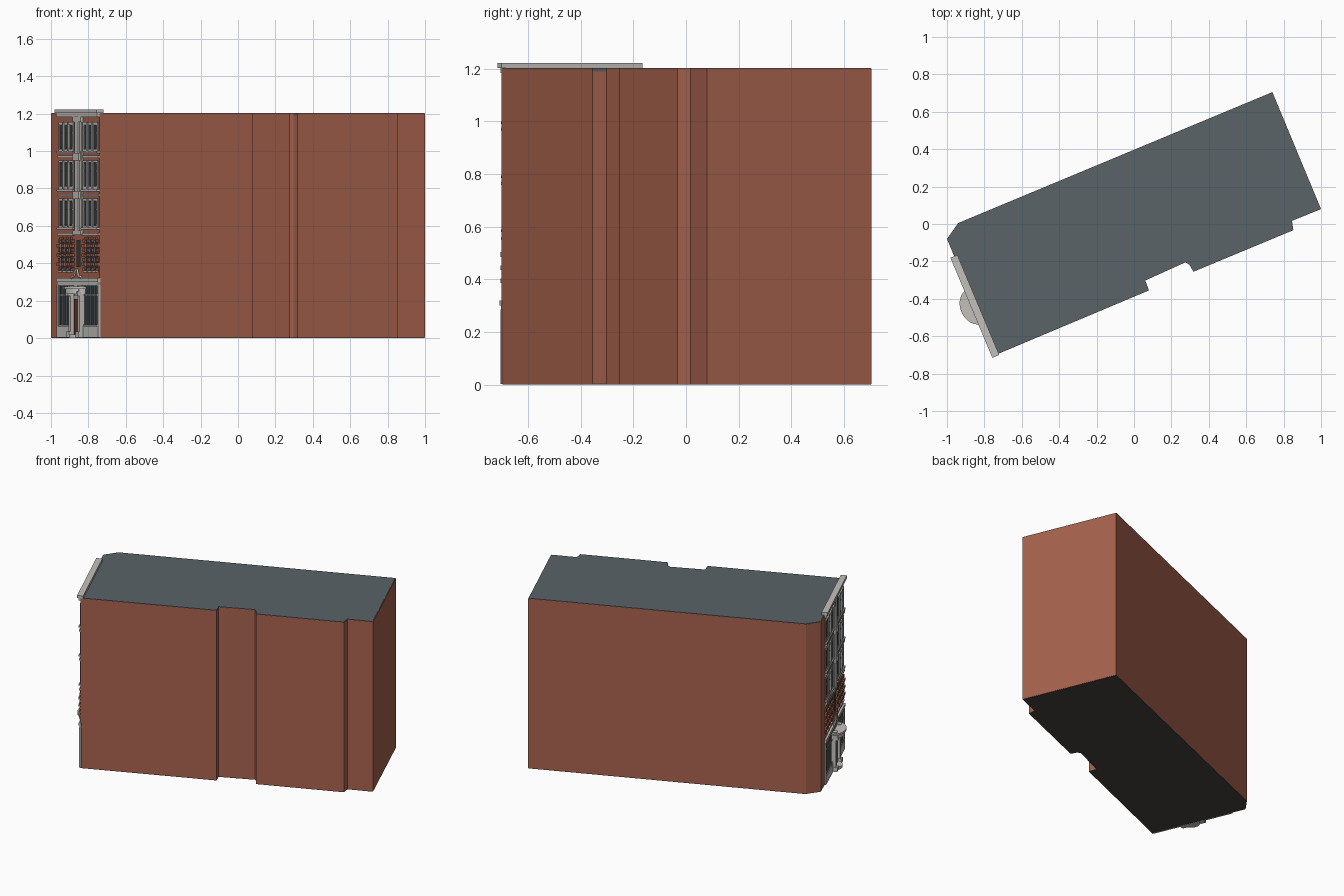
import bpy, bmesh, math
from mathutils import Matrix, Vector

if "Cube" in bpy.data.objects:
    bpy.data.objects.remove(bpy.data.objects["Cube"])

def mat(name, c):
    m = bpy.data.materials.new(name)
    m.diffuse_color = (*c, 1)
    m.use_nodes = True
    m.node_tree.nodes["Principled BSDF"].inputs["Base Color"].default_value = m.diffuse_color
    return m

BRICK = mat("brick", (0.38, 0.12, 0.074))
ROOF = mat("slate", (0.10, 0.125, 0.14))
UNDER = mat("underside", (0.06, 0.055, 0.05))
STONE = mat("stone", (0.55, 0.53, 0.50))
GLASS = mat("glass", (0.035, 0.045, 0.05))
METAL = mat("window_metal", (0.22, 0.24, 0.25))
WOOD = mat("door_wood", (0.12, 0.035, 0.02))

# Facade frame: x runs right along the street wall, y goes into the wall
P0, P1 = Vector((-1.0, -0.08, 0)), Vector((-0.74, -0.70, 0))
ANG = math.atan2(P1.y - P0.y, P1.x - P0.x)
M = Matrix.Translation(P0) @ Matrix.Rotation(ANG, 4, 'Z')
MID = 0.39

def finish(name, bm, material, matrix=None):
    bmesh.ops.recalc_face_normals(bm, faces=bm.faces)
    me = bpy.data.meshes.new(name)
    bm.to_mesh(me)
    bm.free()
    me.materials.append(material)
    ob = bpy.data.objects.new(name, me)
    if matrix:
        ob.matrix_world = matrix
    bpy.context.collection.objects.link(ob)
    return ob

def prism(name, pts, z0, z1, material, matrix=None):
    bm = bmesh.new()
    f = bm.faces.new([bm.verts.new((x, y, z0)) for x, y in pts])
    r = bmesh.ops.extrude_face_region(bm, geom=[f])
    for v in r["geom"]:
        if isinstance(v, bmesh.types.BMVert):
            v.co.z = z1
    return finish(name, bm, material, matrix)

def boxes(name, items, material):
    # each item: u0, u1, protrusion out of the wall, depth into wall, z0, z1
    bm = bmesh.new()
    for u0, u1, p, d, z0, z1 in items:
        c = Matrix.Translation(((u0 + u1) / 2, (d - p) / 2, (z0 + z1) / 2))
        s = Matrix.Diagonal((u1 - u0, d + p, z1 - z0, 1))
        bmesh.ops.create_cube(bm, size=1, matrix=c @ s)
    return finish(name, bm, material, M)

def frame(u0, u1, z0, z1, w, p):
    return [(u0, u0 + w, p, .004, z0, z1), (u1 - w, u1, p, .004, z0, z1),
            (u0 + w, u1 - w, p, .004, z0, z0 + w), (u0 + w, u1 - w, p, .004, z1 - w, z1)]

# Main block
outline = [(-.94, .005), (-1, -.08), (-.74, -.70), (.08, -.355), (.06, -.302), (.275, -.205),
           (.297, -.218), (.318, -.255), (.852, -.033), (.845, .017), (1, .08), (.74, .705)]
prism("brick_walls", outline, 0.002, 1.2, BRICK)
inner = [(x * .997, y * .997) for x, y in outline]
prism("flat_roof", inner, 1.19, 1.203, ROOF)
prism("underside", inner, 0, .004, UNDER)

# Cornices and string courses
bands = [(.10, .68, .022, .018, 1.203, 1.222), (.10, .672, .014, .004, 1.183, 1.203),
         (.10, .675, .014, .004, .30, .32), (.10, .672, .008, .004, .285, .30)]
for z in (.555, .765, .97):
    bands += [(.11, .325, .01, .004, z - .006, z + .006), (.455, .672, .01, .004, z - .006, z + .006)]
boxes("cornice_and_string_courses", bands, STONE)

# Central pilaster rising through the upper floors
pil = [(.34, .44, .008, .004, .55, 1.185), (.365, .415, .018, .004, .55, 1.185),
       (.335, .445, .016, .004, .55, .575), (.335, .445, .016, .004, 1.155, 1.185)]
for z in (.765, .97):
    pil.append((.35, .43, .022, .004, z - .02, z + .02))
boxes("central_pilaster", pil, STONE)

# Three upper floors of paired triple windows
glass, metal, stone = [], [], []
BAYS = ((.12, .325), (.455, .66))
for z0, z1 in ((.59, .745), (.795, .95), (1.0, 1.155)):
    for a, b in BAYS:
        glass.append((a, b, .002, .004, z0, z1))
        stone += frame(a, b, z0, z1, .012, .008)
        stone.append((a - .008, b + .008, .015, .004, z0 - .01, z0))
        third = (b - a) / 3
        for i in (1, 2):
            u = a + third * i
            stone.append((u - .008, u + .008, .012, .004, z0, z1))
        for i in range(3):
            l, r = a + third * i + .012, a + third * (i + 1) - .012
            metal += frame(l, r, z0 + .014, z1 - .014, .005, .006)
            metal.append((l, r, .006, .004, z0 + .095, z0 + .1))

# Brick storey: narrow windows between toothed piers
blocks = []
for a, b in ((.11, .325), (.455, .67)):
    step = (b - a - .03) / 3
    for i in range(4):
        u = a + .015 + step * i
        for k in range(7):
            z, w = .36 + k * .025, (.017 if k % 2 else .012)
            blocks.append((u - w, u + w, .014 if k % 2 else .008, .004, z, z + .018))
    for i in range(3):
        l, r = a + .028 + step * i, a + .002 + step * (i + 1)
        glass.append((l, r, .002, .004, .365, .525))
        metal += frame(l, r, .365, .525, .004, .006)
        metal.append((l, r, .006, .004, .443, .449))
        stone.append((l - .005, r + .005, .014, .004, .352, .362))
        blocks.append((l, r, .01, .004, .525, .54))
glass.append((.37, .41, .002, .004, .38, .525))
metal += frame(.37, .41, .38, .525, .005, .007)
boxes("toothed_brick_piers", blocks, BRICK)

# Ground floor shopfronts over a stone plinth
for a, b in ((.12, .325), (.455, .66)):
    glass.append((a, b, .002, .004, .065, .285))
    stone.append((a - .01, b + .01, .012, .004, .003, .065))
    metal += frame(a, b, .065, .285, .007, .008)
    metal.append((a, b, .008, .004, .225, .235))
    for i in (1, 2, 3):
        u = a + (b - a) * i / 4
        metal.append((u - .004, u + .004, .008, .004, .065, .285))
stone += [(.10, .12, .01, .004, .003, .285), (.66, .674, .01, .004, .003, .285)]
boxes("window_glass", glass, GLASS)
boxes("window_bars", metal, METAL)
boxes("window_surrounds_and_plinth", stone, STONE)

# Entrance: surround, door, side pillars, brackets
ent = [(MID - .065, MID + .065, .01, .004, .004, .285)]
for s in (-1, 1):
    c = MID + s * .065
    ent += [(c - .014, c + .014, .03, .004, .004, .225), (c - .019, c + .019, .04, .004, .004, .035),
            (c - .019, c + .019, .045, .004, .225, .25), (c - .015, c + .015, .035, .004, .25, .28)]
boxes("entrance_surround", ent, STONE)
boxes("front_door", [(MID - .035, MID - .002, .016, .004, .02, .21),
                     (MID + .002, MID + .035, .016, .004, .02, .21)], WOOD)

# Curved door hood and step
def half_round(rx, ry):
    return [(MID + rx * math.cos(math.pi * i / 16), -ry * math.sin(math.pi * i / 16)) for i in range(17)]
prism("door_hood", half_round(.09, .07), .235, .262, STONE, M)
prism("door_hood_top", half_round(.10, .08), .262, .275, STONE, M)
prism("door_step", half_round(.055, .055), 0, .02, STONE, M)

# Scrolled crest above the door
for s in (-1, 1):
    cu = bpy.data.curves.new("door_crest", 'CURVE')
    cu.dimensions = '3D'
    cu.bevel_depth, cu.bevel_resolution = .006, 1
    sp = cu.splines.new('POLY')
    sp.points.add(14)
    for i, p in enumerate(sp.points):
        t = i / 14
        p.co = (MID + s * (.07 - .06 * t), -.016, .32 + .045 * t * t + .008 * math.sin(t * 7), 1)
    cu.materials.append(STONE)
    ob = bpy.data.objects.new("door_crest", cu)
    ob.matrix_world = M
    bpy.context.collection.objects.link(ob)
